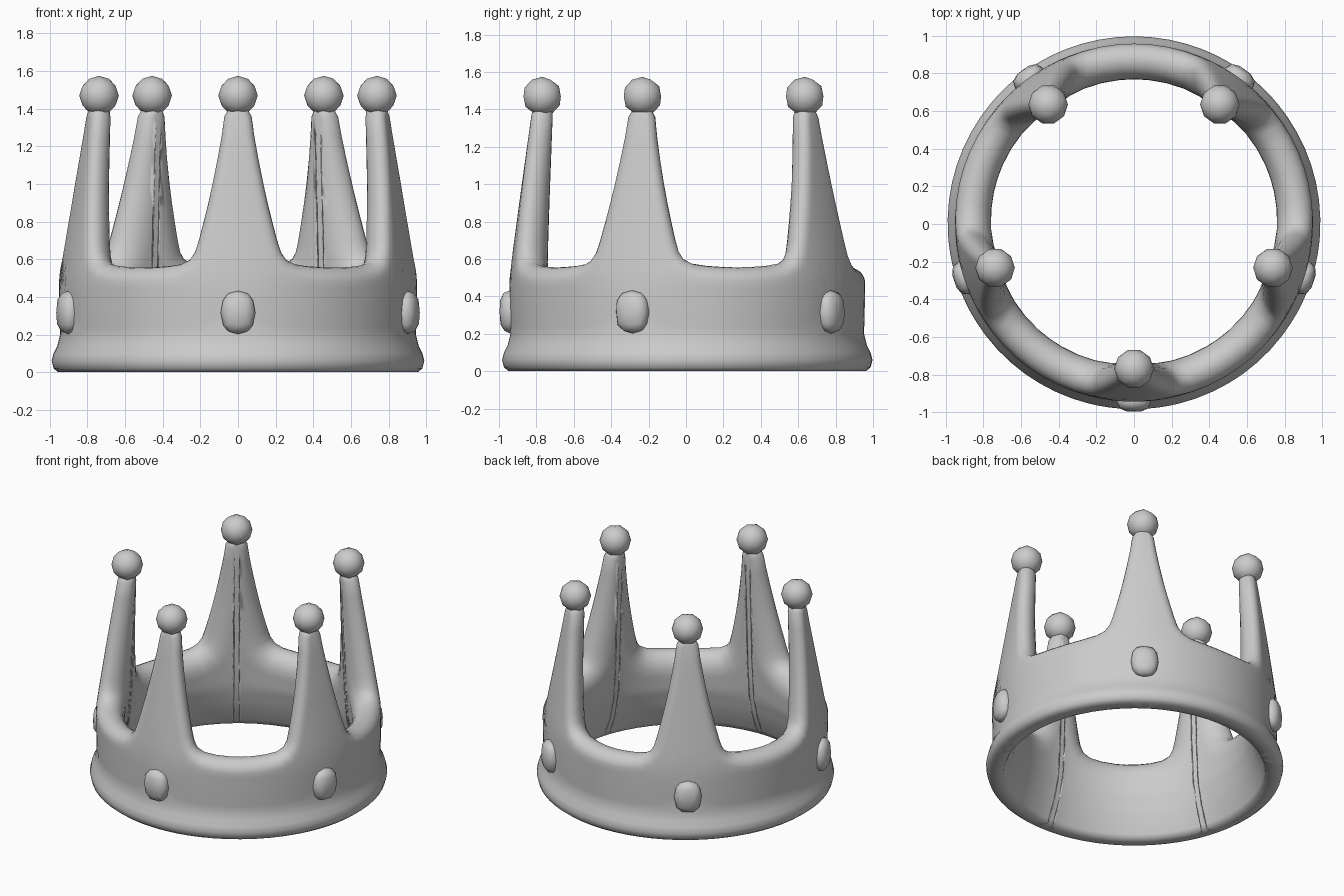
import bpy, bmesh, math
from mathutils import Vector

cube = bpy.data.objects.get("Cube")
if cube:
    bpy.data.objects.remove(cube, do_unlink=True)

grey = bpy.data.materials.new("plain grey")
grey.use_nodes = True
colour = (0.6, 0.6, 0.6, 1)
grey.diffuse_color = colour
grey.node_tree.nodes["Principled BSDF"].inputs["Base Color"].default_value = colour

POINTS = 5
SECTOR = math.tau / POINTS
MID_R = 0.85
CENTRE_Y = 0.007

# Wall radius against height
OUTER = [(0, .955), (.02, .98), (.06, .99), (.1, .98), (.14, .96), (.2, .945),
         (.35, .949), (.48, .951), (.55, .946), (.62, .936), (1, .885), (1.5, .815)]
INNER = [(0, .875), (.03, .86), (.15, .81), (.3, .77), (.56, .75), (1.5, .715)]
# Half outline of one point and its valley: arc distance, height
EDGE = [(0, 1.42), (.045, 1.41), (.078, 1.36), (.095, 1.25), (.118, 1.13), (.145, 1.0),
        (.168, .9), (.193, .8), (.219, .7), (.238, .64), (.265, .6), (.31, .575),
        (.38, .563), (.46, .557), (MID_R * SECTOR / 2, .555)]


def radius(table, z):
    for (z0, r0), (z1, r1) in zip(table, table[1:]):
        if z <= z1:
            return r0 + (r1 - r0) * (z - z0) / (z1 - z0)
    return table[-1][1]


def finish(bm, name):
    bmesh.ops.recalc_face_normals(bm, faces=bm.faces)
    mesh = bpy.data.meshes.new(name)
    bm.to_mesh(mesh)
    bm.free()
    mesh.materials.append(grey)
    mesh.shade_smooth()
    obj = bpy.data.objects.new(name, mesh)
    bpy.context.collection.objects.link(obj)
    return obj


def around(arc):
    return arc / MID_R - math.pi / 2


def polar(angle, r, z):
    return Vector((r * math.cos(angle), r * math.sin(angle) + CENTRE_Y, z))


def wall(table, root):
    """Column of wall points from the floor up to the start of the rounded rim."""
    heights = [z for z, r in table if z < 0.2]
    heights += [0.2 + (root.y - 0.2) * j / 8 for j in range(9)]
    return [polar(around(root.x), radius(table, z), z) for z in heights]


# Band and points: one closed wall section swept along the pointed outline
half = [Vector(p) for p in EDGE]
sector = [Vector((-p.x, p.y)) for p in half[:0:-1]] + half[:-1]
outline = [p + Vector((i * SECTOR * MID_R, 0)) for i in range(POINTS) for p in sector]
total = Vector((math.tau * MID_R, 0))
wrapped = [outline[-1] - total] + outline + [outline[0] + total]
bm = bmesh.new()
loops = []
for k, p in enumerate(outline):
    along = (wrapped[k + 2] - wrapped[k]).normalized()
    inward = Vector((along.y, -along.x))
    thick = radius(OUTER, p.y) - radius(INNER, p.y)
    # The inner corner is rounded more deeply than the outer one
    local = sector[k % len(sector)].x
    deep = thick * 0.75
    if p.y > 1:
        deep = min(deep, max(0.75 * abs(local), 0.05))
    # The foot of each point is narrower on the inside
    foot = max(0, 1 - abs(abs(local) - 0.28) / 0.2)
    pinch = Vector((-math.copysign(0.045 * foot, local), 0))
    outer_root = p + inward * thick * 0.4
    inner_root = p + inward * deep
    ring = wall(OUTER, outer_root)
    for j in range(1, 10):
        t = math.pi * j / 10
        root = outer_root if j <= 5 else inner_root
        q = root + (p - root) * math.sin(t) + pinch * math.sin(t / 2) ** 2
        low, high = radius(INNER, q.y), radius(OUTER, q.y)
        crest = low + (high - low) * 0.58
        side = high - crest if j <= 5 else crest - low
        ring.append(polar(around(q.x), crest + side * math.cos(t), q.y))
    ring += wall(INNER, inner_root + pinch)[::-1]
    loops.append([bm.verts.new(v) for v in ring])
for k, loop in enumerate(loops):
    nxt = loops[(k + 1) % len(loops)]
    for j in range(len(loop)):
        m = (j + 1) % len(loop)
        bm.faces.new((loop[j], nxt[j], nxt[m], loop[m]))
finish(bm, "crown_band")

# A ball on each point and a blunt oval gem below it
for i in range(POINTS):
    a = i * SECTOR - math.pi / 2
    bm = bmesh.new()
    bmesh.ops.create_icosphere(bm, subdivisions=2, radius=0.105)
    ball = finish(bm, f"ball_{i + 1}")
    ball.location = polar(a, 0.776, 1.469)
    ball.rotation_euler.z = a

    bm = bmesh.new()
    bmesh.ops.create_icosphere(bm, subdivisions=2, radius=1)
    for v in bm.verts:
        blunt = [math.copysign(abs(c) ** 0.8, c) for c in v.co]
        v.co = Vector((blunt[0] * 0.058, blunt[1] * 0.092, blunt[2] * 0.115))
    gem = finish(bm, f"gem_{i + 1}")
    gem.location = polar(a, 0.948, 0.317)
    gem.rotation_euler.z = a
